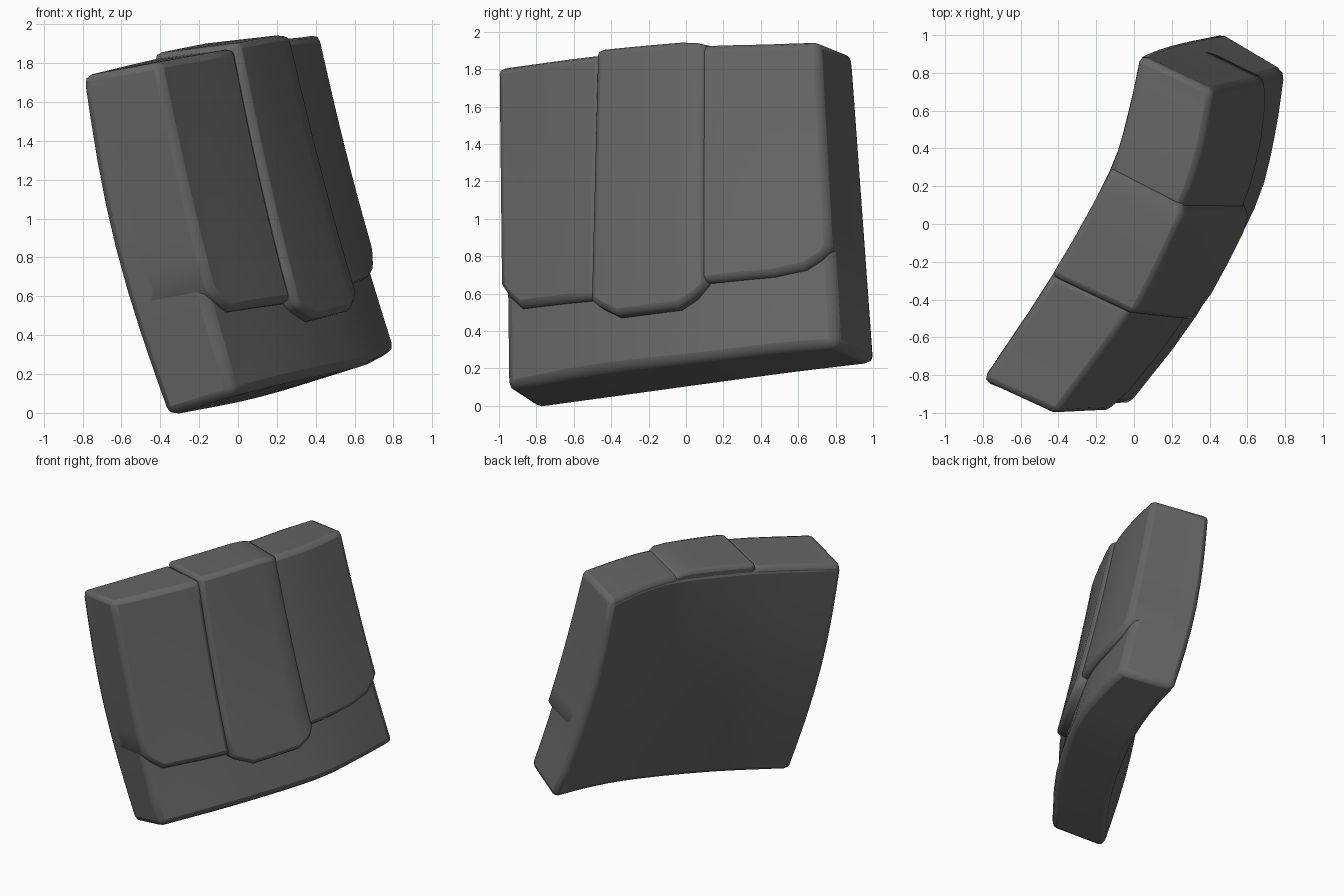
import bpy, bmesh, math
from mathutils import Vector

if "Cube" in bpy.data.objects:
    bpy.data.objects.remove(bpy.data.objects["Cube"])

grey = bpy.data.materials.new("dark_grey")
grey.diffuse_color = (0.13, 0.13, 0.13, 1)
grey.use_nodes = True
grey.node_tree.nodes["Principled BSDF"].inputs["Base Color"].default_value = grey.diffuse_color

# Plate corners at five stations, front end to back end:
# outer top, outer bottom, inner top, inner bottom
STATIONS = [
    [(-.44, -.98, 1.80), (-.02, -.96, .09), (-.81, -.83, 1.73), (-.37, -.79, -.02)],
    [(-.06, -.45, 1.87), (.34, -.49, .18), (-.44, -.27, 1.82), (-.02, -.30, .045)],
    [(.21, .09, 1.92), (.65, .08, .245), (-.14, .27, 1.88), (.25, .23, .12)],
    [(.32, .41, 1.93), (.755, .45, .29), (-.04, .58, 1.89), (.38, .61, .17)],
    [(.38, .72, 1.94), (.81, .81, .32), (.03, .90, 1.87), (.46, 1.02, .22)],
]


def station(u, k):
    """Smooth curve through corner k of the stations."""
    p = [Vector(s[k]) for s in STATIONS]
    p = [2 * p[0] - p[1]] + p + [2 * p[-1] - p[-2]]
    i = min(max(int(math.floor(u)), 0), 3)
    t = u - i
    a, b, c, d = p[i:i + 4]
    return .5 * (2 * b + (c - a) * t + (2 * a - 5 * b + 4 * c - d) * t * t
                 + (3 * b - a - 3 * c + d) * t ** 3)


def place(u, v, w):
    """u along the plate, v bottom to top, w inner to outer face."""
    outer = station(u, 1).lerp(station(u, 0), v)
    inner = station(u, 3).lerp(station(u, 2), v)
    p = inner + (outer - inner) * w
    p.x -= (.06 - .035 * w) * math.sin(math.pi * v)
    return p


def interp(profile, u):
    for (a, va), (b, vb) in zip(profile, profile[1:]):
        if u <= b:
            return va + (vb - va) * (u - a) / (b - a)
    return profile[-1][1]


def curved_block(name, us, bottom, top, w0, outer, bevel, spread=0, rows=8):
    """Closed block bent to the plate; bottom, top and outer are profiles along u."""
    bm = bmesh.new()
    layers = []
    for side in (0, 1):
        grid = []
        for u in us:
            v0, v1 = interp(bottom, u), interp(top, u)
            w = interp(outer, u) if side else w0
            # stand proud of the end faces on the outer side, sink in on the inner
            x = u
            if u == 0:
                x -= spread * (1.5 * w - .5)
            elif u == 4:
                x += spread * (1.5 * w - .5)
            grid.append([bm.verts.new(place(x, v0 + (v1 - v0) * j / rows, w))
                         for j in range(rows + 1)])
        layers.append(grid)
    inn, out = layers
    n = len(us)
    for i in range(n - 1):
        for j in range(rows):
            for g in layers:
                bm.faces.new((g[i][j], g[i + 1][j], g[i + 1][j + 1], g[i][j + 1]))
        for j in (0, rows):
            bm.faces.new((inn[i][j], inn[i + 1][j], out[i + 1][j], out[i][j]))
    for i in (0, n - 1):
        for j in range(rows):
            bm.faces.new((inn[i][j], inn[i][j + 1], out[i][j + 1], out[i][j]))
    bmesh.ops.recalc_face_normals(bm, faces=bm.faces)
    me = bpy.data.meshes.new(name)
    bm.to_mesh(me)
    bm.free()
    me.materials.append(grey)
    ob = bpy.data.objects.new(name, me)
    bpy.context.collection.objects.link(ob)
    mod = ob.modifiers.new("rounded_edges", 'BEVEL')
    mod.width = bevel
    mod.segments = 2
    mod.limit_method = 'ANGLE'
    mod.angle_limit = math.radians(48)
    bpy.ops.object.select_all(action='DESELECT')
    ob.select_set(True)
    bpy.context.view_layer.objects.active = ob
    bpy.ops.object.shade_smooth_by_angle(angle=math.radians(50))
    return ob


# Main curved plate
curved_block("base_plate", [i / 3 for i in range(13)], [(0, 0), (4, 0)],
             [(0, .995), (4, .995)], 0, [(0, 1), (4, 1)], .045)

# Three overlapping outer panels
curved_block("front_panel", [0, .07, .2, .4, .7, 1.02],
             [(0, .325), (.07, .28), (.2, .24), (1.02, .225)],
             [(0, 1), (4, 1)], .01, [(0, 1.11), (4, 1.11)], .035, spread=.02)
curved_block("middle_panel", [1, 1.08, 1.25, 1.5, 1.8, 1.97, 2.1],
             [(1, .22), (1.08, .195), (1.25, .16), (1.8, .165), (1.97, .195), (2.1, .235)],
             [(1, 1.015), (1.9, 1.015), (2.1, 1.0)], .015,
             [(1, 1.17), (1.97, 1.17), (2.1, 1.1)], .03)
curved_block("back_panel", [2, 2.3, 2.7, 3.1, 3.6, 3.85, 4],
             [(2, .24), (3.1, .24), (3.6, .255), (3.85, .285), (4, .325)],
             [(0, 1), (4, 1)], .01, [(0, 1.11), (4, 1.11)], .035, spread=.03)
